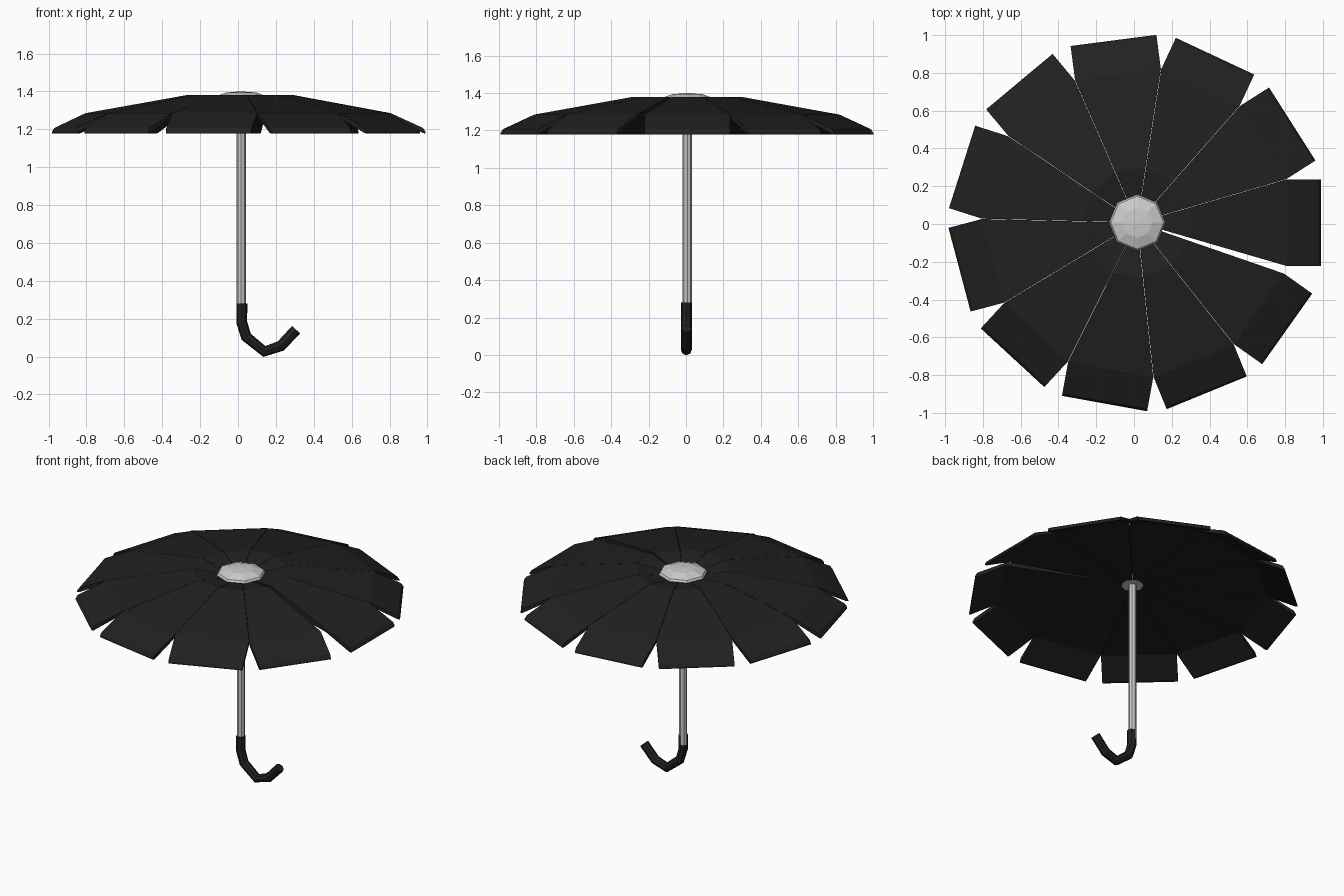
import bpy, bmesh
from math import pi, tan, cos, sin, radians

if "Cube" in bpy.data.objects:
    bpy.data.objects.remove(bpy.data.objects["Cube"])

CX, CY = 0.017, 0.007      # shaft axis
N = 11                     # canopy panels
STEP = radians(32.47)      # panel spacing, leaves one wider seam

black = bpy.data.materials.new("black")
black.diffuse_color = (0.015, 0.015, 0.015, 1)
black.use_nodes = True
black.node_tree.nodes["Principled BSDF"].inputs["Base Color"].default_value = black.diffuse_color


def finish(name, bm, mat=None):
    bmesh.ops.recalc_face_normals(bm, faces=bm.faces)
    me = bpy.data.meshes.new(name)
    bm.to_mesh(me)
    bm.free()
    ob = bpy.data.objects.new(name, me)
    bpy.context.collection.objects.link(ob)
    if mat:
        me.materials.append(mat)
    return ob


def lathe(name, profile, sides, mat=None):
    """Solid of revolution around the shaft axis, capped at both ends."""
    bm = bmesh.new()
    rings = [[bm.verts.new((CX + r * cos(2 * pi * i / sides),
                            CY + r * sin(2 * pi * i / sides), z))
              for i in range(sides)] for r, z in profile]
    for a, b in zip(rings, rings[1:]):
        for i in range(sides):
            j = (i + 1) % sides
            bm.faces.new((a[i], a[j], b[j], b[i]))
    bm.faces.new(rings[0][::-1])
    bm.faces.new(rings[-1])
    return finish(name, bm, mat)


# Canopy panels: wedge that stops widening at the bend, dips to the hub
def panel(index):
    half = tan(STEP / 2)
    section = [  # radius, top z, bottom z
        (0.065, 1.345, 1.295), (0.28, 1.38, 1.287),
        (0.79, 1.285, 1.265), (0.96, 1.207, 1.18), (0.973, 1.187, 1.178)]
    a = STEP * index
    bm = bmesh.new()
    loops = []
    for r, top, bottom in section:
        w = min(r, 0.79) * half - 0.001
        loops.append([bm.verts.new((CX + r * cos(a) - y * sin(a),
                                    CY + r * sin(a) + y * cos(a), z))
                      for y, z in ((-w, top), (w, top), (w, bottom), (-w, bottom))])
    for p, q in zip(loops, loops[1:]):
        for i in range(4):
            j = (i + 1) % 4
            bm.faces.new((p[i], p[j], q[j], q[i]))
    bm.faces.new(loops[0])
    bm.faces.new(loops[-1])
    finish(f"canopy_panel_{index + 1}", bm, black)


for k in range(N):
    panel(k)

# Faceted cap on top and the shaft
lathe("top_cap", [(0.067, 1.293), (0.067, 1.345), (0.149, 1.36), (0.14, 1.373),
                  (0.08, 1.394), (0.004, 1.4)], 8)
lathe("shaft", [(0.025, 0.22), (0.025, 1.37)], 8)

# Hooked handle swept along a short path
curve = bpy.data.curves.new("handle", "CURVE")
curve.dimensions = "3D"
curve.bevel_depth = 0.029
curve.bevel_resolution = 2
curve.use_fill_caps = True
path = [(0.02, 0.28), (0.02, 0.18), (0.043, 0.105),
        (0.139, 0.027), (0.226, 0.056), (0.307, 0.142)]
sp = curve.splines.new("POLY")
sp.points.add(len(path) - 1)
sp.use_smooth = False
for pt, (x, z) in zip(sp.points, path):
    pt.co = (x, CY - 0.005, z, 1)
handle = bpy.data.objects.new("handle", curve)
bpy.context.collection.objects.link(handle)
curve.materials.append(black)
